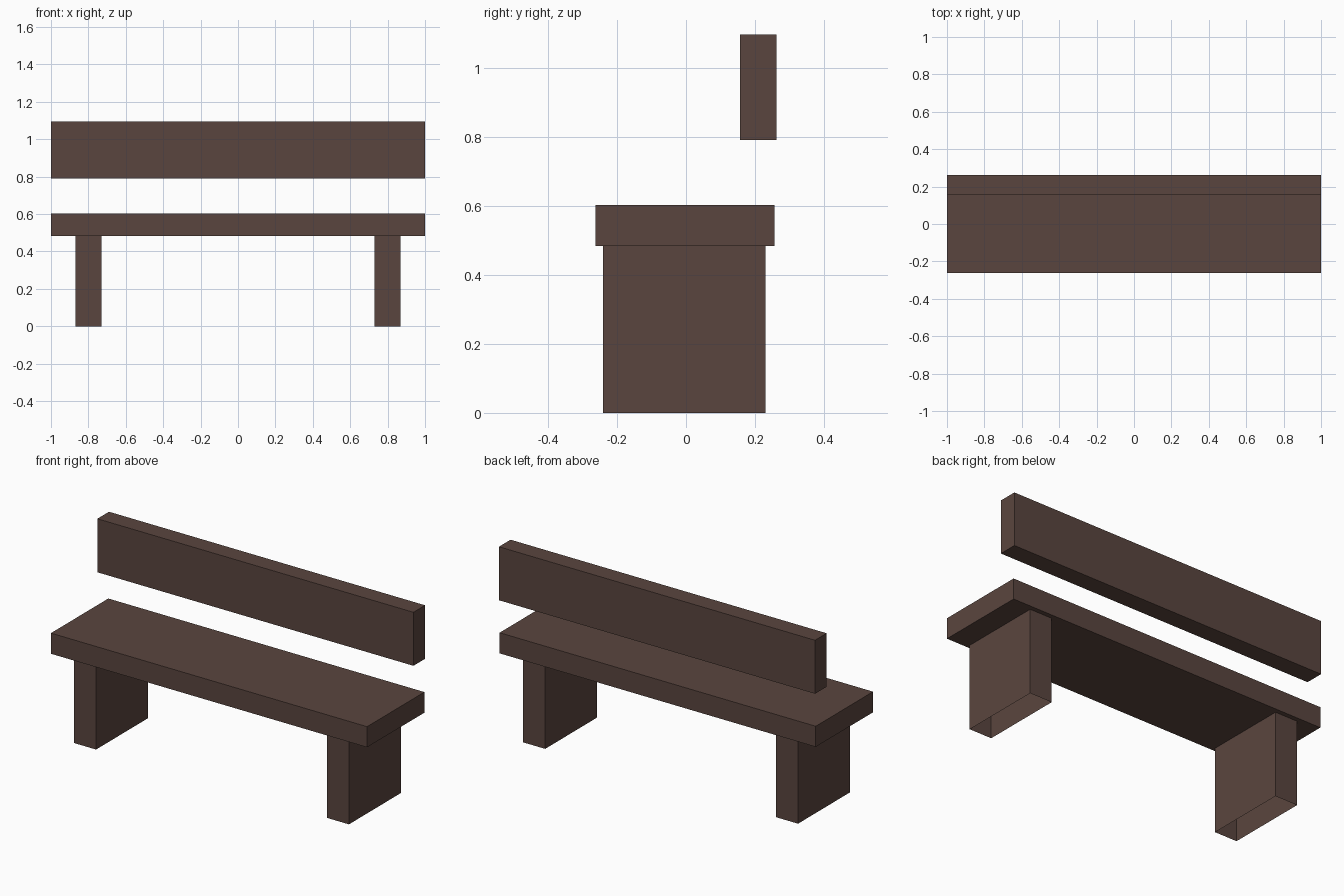
import bpy, bmesh
from mathutils import Vector

if "Cube" in bpy.data.objects:
    bpy.data.objects.remove(bpy.data.objects["Cube"])

wood = bpy.data.materials.new("dark_brown_wood")
wood.diffuse_color = (0.102, 0.060, 0.049, 1.0)
wood.use_nodes = True
wood.node_tree.nodes["Principled BSDF"].inputs["Base Color"].default_value = wood.diffuse_color


def box(name, lo, hi, open_ends=False):
    """Box between two corners; open_ends drops its top and bottom."""
    lo, hi = Vector(lo), Vector(hi)
    bm = bmesh.new()
    bmesh.ops.create_cube(bm, size=1)
    for v in bm.verts:
        v.co = (lo + hi) / 2 + v.co * (hi - lo)
    if open_ends:
        bm.normal_update()
        ends = [f for f in bm.faces if abs(f.normal.z) > 0.9]
        bmesh.ops.delete(bm, geom=ends, context='FACES_ONLY')
    mesh = bpy.data.meshes.new(name)
    bm.to_mesh(mesh)
    bm.free()
    mesh.materials.append(wood)
    obj = bpy.data.objects.new(name, mesh)
    bpy.context.collection.objects.link(obj)
    return obj


# Seat plank and floating backrest
box("seat", (-1, -0.262, 0.484), (1, 0.256, 0.602))
box("backrest", (-1, 0.157, 0.79), (1, 0.262, 1.096))

# Hollow slab legs, open underneath
for side, x in (("left", -0.8), ("right", 0.8)):
    box(side + "_leg", (x - 0.07, -0.24, 0), (x + 0.07, 0.23, 0.484), open_ends=True)
